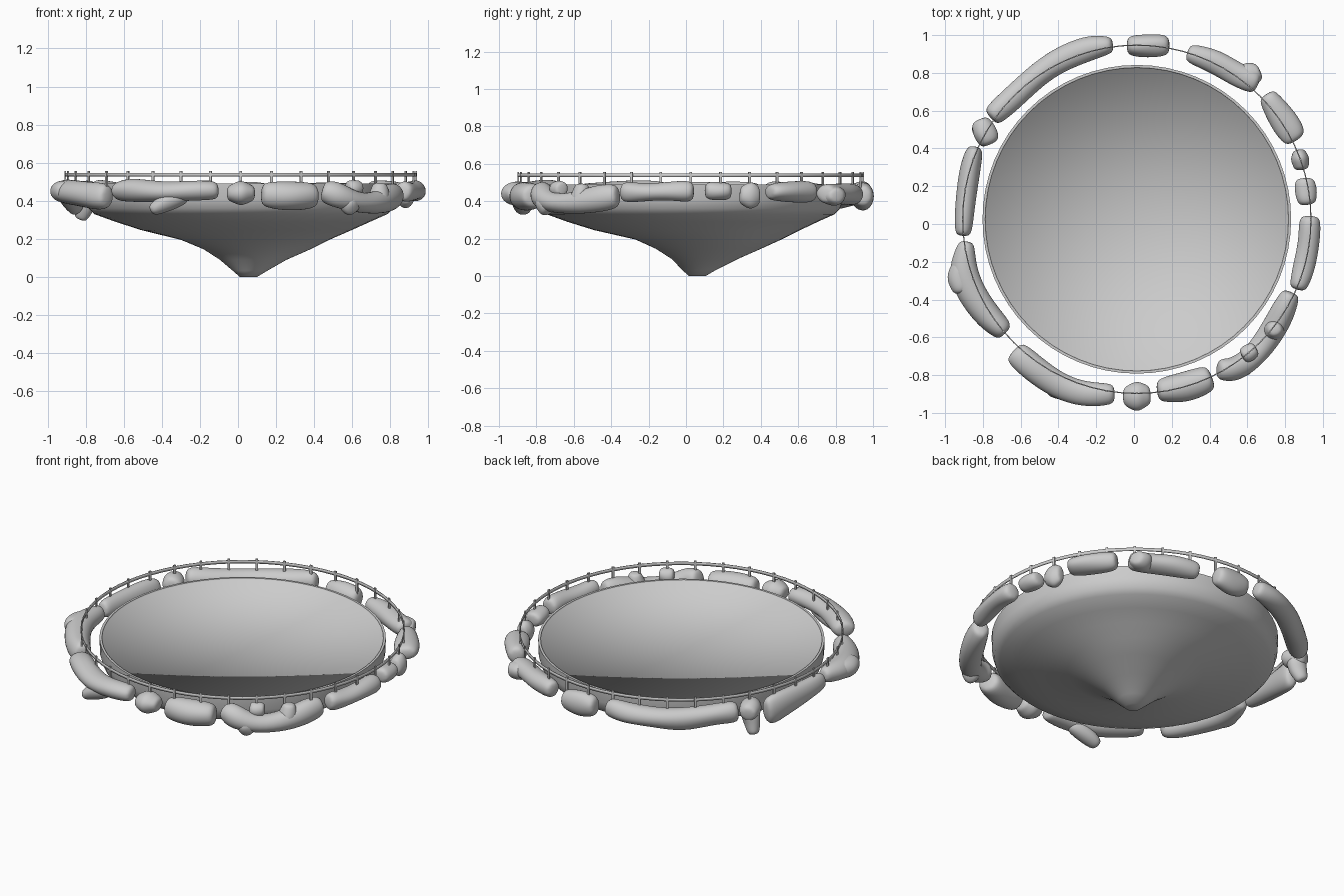
import bpy, bmesh, math, random
from mathutils import Vector

random.seed(4)
CX, CY = 0.015, 0.025          # centre of the disc and railing
grey = bpy.data.materials.new("stone_grey")
grey.diffuse_color = (0.6, 0.6, 0.6, 1)


def finish(bm, name, smooth=True):
    bmesh.ops.recalc_face_normals(bm, faces=bm.faces)
    me = bpy.data.meshes.new(name)
    bm.to_mesh(me)
    bm.free()
    me.materials.append(grey)
    for p in me.polygons:
        p.use_smooth = smooth
    ob = bpy.data.objects.new(name, me)
    bpy.context.collection.objects.link(ob)
    return ob


def bridge(bm, rings):
    for a, b in zip(rings, rings[1:]):
        n = len(a)
        for i in range(n):
            bm.faces.new((a[i], a[(i + 1) % n], b[(i + 1) % n], b[i]))


def circle(bm, cx, cy, r, z, n=64):
    return [bm.verts.new((cx + r * math.cos(2 * math.pi * i / n),
                          cy + r * math.sin(2 * math.pi * i / n), z)) for i in range(n)]


# Hanging cone-shaped underside, slightly off centre at the tip
bm = bmesh.new()
profile = [(0.055, 0.06, 0.045, 0.0), (0.063, 0.07, 0.09, 0.032), (0.08, 0.10, 0.175, 0.09),
           (0.10, 0.12, 0.28, 0.145), (0.09, 0.12, 0.39, 0.195), (0.045, 0.06, 0.55, 0.245),
           (0.025, 0.035, 0.67, 0.29), (CX, CY, 0.77, 0.33), (CX, CY, 0.80, 0.36),
           (CX, CY, 0.815, 0.41), (CX, CY, 0.817, 0.49)]
rings = [circle(bm, *p) for p in profile]
bridge(bm, rings)
bm.faces.new(rings[0])
finish(bm, "island_underside")

# Thin flat lip around the disc
bm = bmesh.new()
bridge(bm, [circle(bm, CX, CY, 0.817, 0.49), circle(bm, CX, CY, 0.803, 0.49)])
lip = finish(bm, "disc_lip", False)

# Flat disc, smoothed into a shallow inner wall
bm = bmesh.new()
top = circle(bm, CX, CY, 0.803, 0.49)
low = circle(bm, CX, CY, 0.801, 0.482)
bridge(bm, [top, low])
mid = bm.verts.new((CX, CY, 0.482))
for i in range(64):
    bm.faces.new((low[i], low[(i + 1) % 64], mid))
disc = finish(bm, "disc_top")
for ob in (lip, disc):          # open surfaces must face up
    if sum(p.normal.z * p.area for p in ob.data.polygons) < 0:
        ob.data.flip_normals()

# Railing: thin upright band and 36 flat posts
bm = bmesh.new()
R = 0.922
rr = [circle(bm, CX, CY, r, z, 72) for r, z in
      ((R - .003, .528), (R + .003, .528), (R + .003, .547), (R - .003, .547))]
bridge(bm, rr + [rr[0]])
finish(bm, "rail_band")
bm = bmesh.new()
for k in range(36):
    a = math.radians(k * 10)
    out = Vector((math.cos(a), math.sin(a), 0))
    side = Vector((-out.y, out.x, 0))
    c = Vector((CX, CY, 0)) + out * R
    q = [[bm.verts.new(c + out * u * .004 + side * v * .007 + Vector((0, 0, z)))
          for u, v in ((-1, -1), (1, -1), (1, 1), (-1, 1))] for z in (.455, .556)]
    bridge(bm, q)
    bm.faces.new(q[0])
    bm.faces.new(q[1])
finish(bm, "rail_posts", False)


# Boulders: lumpy tubes along short paths of (x, y, z, half width, half height)
def rock(name, pts):
    P = [(Vector(p[:3]), p[3], p[4]) for p in pts]

    def ends(a, b):
        d = b[0] - a[0]
        t = min(0.035, d.length * 0.35)
        return [(a[0], a[1] * .7, a[2] * .7), (a[0] + d.normalized() * t, a[1], a[2])]
    path = ends(P[0], P[1]) + P[1:-1] + ends(P[-1], P[-2])[::-1]
    bm = bmesh.new()
    rings = []
    for i, (c, w, h) in enumerate(path):
        d = path[min(i + 1, len(path) - 1)][0] - path[max(i - 1, 0)][0]
        d.normalize()
        side = Vector((d.y, -d.x, 0))
        side = side.normalized() if side.length > .2 else Vector((c.x, c.y, 0)).normalized()
        up = side.cross(d)
        ring = []
        for k in range(8):
            a = math.pi * (k + .5) / 4
            s = 1.15 * random.uniform(.92, 1.1)
            ring.append(bm.verts.new(c + side * w * s * math.cos(a) + up * h * s * math.sin(a)))
        rings.append(ring)
    bridge(bm, rings)
    bm.faces.new(rings[0])
    bm.faces.new(rings[-1])
    ob = finish(bm, name)
    m = ob.modifiers.new("round", 'SUBSURF')
    m.levels = m.render_levels = 2


rock("rock_front", [(-.06, -.91, .44, .055, .045), (.015, -.91, .44, .08, .065), (.09, -.905, .44, .055, .045)])
rock("rock_front_right", [(.12, -.885, .435, .065, .065), (.27, -.865, .425, .08, .075), (.415, -.81, .43, .07, .07)])
rock("rock_right_curved", [(.44, -.77, .455, .06, .06), (.53, -.775, .43, .065, .065), (.63, -.71, .385, .06, .05),
                           (.73, -.58, .39, .065, .055), (.79, -.46, .42, .065, .07), (.835, -.36, .43, .055, .065)])
rock("rock_right_spur", [(.56, -.77, .42, .05, .05), (.61, -.73, .34, .045, .05)])
rock("rock_right_knob", [(.57, -.70, .465, .04, .04), (.61, -.68, .465, .046, .043), (.65, -.66, .465, .04, .04)])
rock("rock_right_horn", [(.73, -.58, .38, .05, .05), (.745, -.56, .43, .055, .055), (.745, -.555, .495, .04, .04)])
rock("rock_right_long", [(.865, -.35, .45, .05, .055), (.90, -.22, .445, .055, .045), (.925, -.1, .455, .055, .045),
                         (.93, .045, .45, .055, .055)])
rock("rock_right_small", [(.92, .10, .455, .05, .045), (.91, .175, .455, .055, .048), (.905, .245, .455, .05, .045)])
rock("rock_right_tiny", [(.885, .285, .435, .04, .055), (.88, .345, .43, .048, .068), (.87, .395, .43, .035, .055)])
rock("rock_back_right", [(.86, .44, .45, .065, .045), (.79, .55, .45, .07, .05), (.70, .69, .45, .055, .055)])
rock("rock_back_right_long", [(.28, .91, .435, .05, .055), (.43, .86, .44, .06, .055), (.54, .79, .44, .06, .05),
                              (.66, .74, .44, .06, .055)])
rock("rock_back_right_knob", [(.53, .77, .44, .05, .05), (.61, .785, .43, .07, .055), (.67, .81, .43, .05, .045)])
rock("rock_back", [(-.04, .945, .43, .055, .065), (.07, .945, .425, .06, .072), (.19, .945, .43, .055, .06)])
rock("rock_back_left_long", [(-.11, .95, .455, .05, .055), (-.24, .935, .44, .065, .055), (-.40, .87, .43, .065, .055),
                             (-.52, .78, .415, .06, .065), (-.65, .66, .44, .06, .055), (-.76, .56, .45, .06, .065)])
rock("rock_left_small", [(-.76, .42, .45, .055, .05), (-.79, .49, .445, .06, .06), (-.82, .555, .44, .05, .05)])
rock("rock_left_spike", [(-.785, .49, .45, .055, .055), (-.805, .495, .37, .045, .05), (-.83, .51, .30, .035, .04)])
rock("rock_left_long", [(-.84, .41, .405, .045, .085), (-.87, .28, .42, .055, .08), (-.895, .1, .44, .05, .06),
                        (-.905, -.065, .45, .045, .055)])
rock("rock_front_left", [(-.885, -.09, .455, .045, .05), (-.915, -.26, .45, .08, .06), (-.84, -.40, .44, .075, .065),
                         (-.76, -.50, .425, .065, .065), (-.68, -.58, .42, .055, .065)])
rock("rock_front_left_knob", [(-.91, -.19, .45, .05, .05), (-.925, -.28, .45, .065, .055), (-.91, -.37, .45, .05, .05)])
rock("rock_front_left_long", [(-.64, -.67, .45, .065, .055), (-.54, -.76, .455, .07, .06), (-.40, -.86, .445, .07, .05),
                              (-.26, -.905, .45, .065, .05), (-.10, -.90, .455, .055, .05)])
rock("rock_front_left_spur", [(-.27, -.89, .44, .05, .05), (-.37, -.875, .395, .055, .045), (-.46, -.87, .345, .045, .035)])
